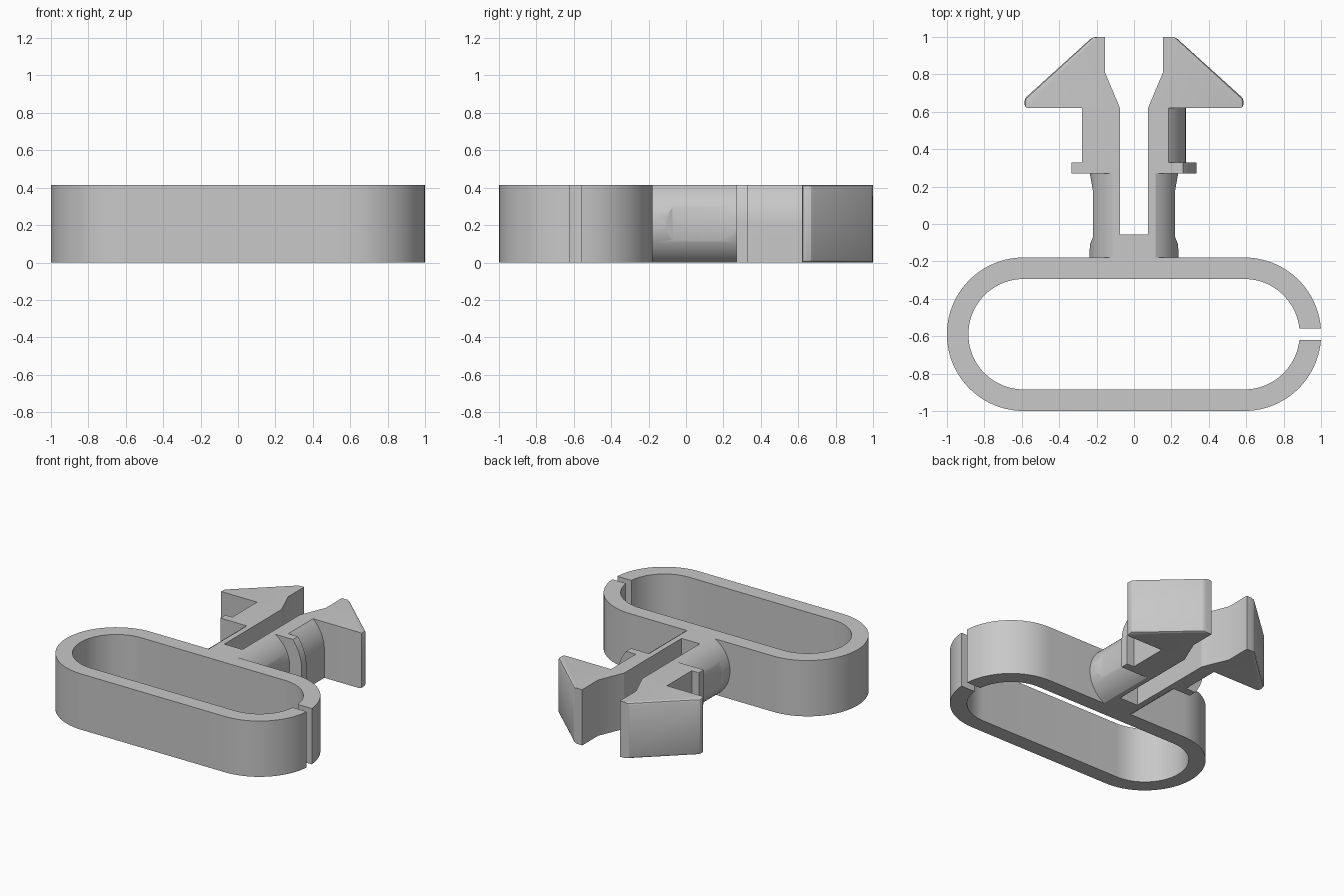
import bpy, bmesh, math
from math import sin, cos, asin, pi

cube = bpy.data.objects.get("Cube")
if cube:
    bpy.data.objects.remove(cube)

H = 0.415          # thickness of the whole clip
MID = H / 2
SLOT = 0.075       # half width of the slot between the arms

grey = bpy.data.materials.new("plain_grey")
grey.use_nodes = True
grey.diffuse_color = (0.58, 0.58, 0.58, 1)
grey.node_tree.nodes["Principled BSDF"].inputs["Base Color"].default_value = (0.58, 0.58, 0.58, 1)


def arc(radius, start, end, steps, cx=0, cy=0):
    return [(cx + radius * cos(start + (end - start) * i / steps),
             cy + radius * sin(start + (end - start) * i / steps)) for i in range(steps + 1)]


def extrude(name, outline, low, high, axis="z", bevel_rule=None):
    """Extrude a flat outline along z, or an x-z section along y."""
    place = (lambda p, d: (p[0], p[1], d)) if axis == "z" else (lambda p, d: (p[0], d, p[1]))
    bm = bmesh.new()
    rings = [[bm.verts.new(place(p, d)) for p in outline] for d in (low, high)]
    for ring in rings:
        bm.faces.new(ring)
    n = len(outline)
    for i in range(n):
        j = (i + 1) % n
        bm.faces.new((rings[0][i], rings[0][j], rings[1][j], rings[1][i]))
    bmesh.ops.recalc_face_normals(bm, faces=bm.faces)
    if bevel_rule:
        edges = [e for e in bm.edges if all(bevel_rule(v.co) for v in e.verts)]
        bmesh.ops.bevel(bm, geom=edges, offset=0.018, segments=2, profile=0.5, affect="EDGES")
    mesh = bpy.data.meshes.new(name)
    bm.to_mesh(mesh)
    bm.free()
    mesh.materials.append(grey)
    obj = bpy.data.objects.new(name, mesh)
    bpy.context.collection.objects.link(obj)
    return obj


def activate(obj):
    bpy.ops.object.select_all(action="DESELECT")
    obj.select_set(True)
    bpy.context.view_layer.objects.active = obj


def smooth(obj):
    activate(obj)
    bpy.ops.object.shade_smooth_by_angle(angle=math.radians(25))


# Oblong loop, open at a narrow gap on its left end
def loop_side(radius, half_gap=0.03, cx=0.59, cy=-0.589):
    a = asin(half_gap / radius)
    return (arc(radius, a, pi / 2, 20, cx, cy)
            + arc(radius, pi / 2, 3 * pi / 2, 40, -cx, cy)
            + arc(radius, 3 * pi / 2, 2 * pi - a, 20, cx, cy))


smooth(extrude("oblong_loop", loop_side(0.41) + loop_side(0.295)[::-1], 0, H))

# Forked stem: a cylinder cut flat above and below, trimmed to a waisted fork in plan
R = 0.237
cut = asin(MID / R)
section = arc(R, -cut, cut, 24, 0, MID) + arc(R, pi - cut, pi + cut, 24, 0, MID)
stem = extrude("forked_stem", section, -0.18, 0.27, "y")
half = [(SLOT, -0.055), (SLOT, 0.4), (0.242, 0.4), (0.236, 0.27), (0.22, 0.18),
        (0.22, -0.07), (0.236, -0.11), (0.24, -0.3)]
fork = extrude("fork_cutter", half + [(-x, y) for x, y in reversed(half)], -0.2, H + 0.2)
fork.hide_render = True
trim = stem.modifiers.new("trim", "BOOLEAN")
trim.operation = "INTERSECT"
trim.solver = "EXACT"
trim.object = fork
activate(stem)
bpy.ops.object.modifier_apply(modifier="trim")
bpy.data.objects.remove(fork)
smooth(stem)


# Arm section: one outer corner rounded, the other square
def arm_section(radius):
    a = asin(MID / radius)
    return [(SLOT, 0), (SLOT, H)] + arc(radius, a, 0, 14, 0, MID) + [(radius, 0)]


head_plan = [(SLOT, 0.62), (0.155, 0.81), (0.155, 1.0), (0.22, 1.0), (0.585, 0.67), (0.585, 0.62)]

for side, s in (("left", 1), ("right", -1)):
    # The right arm is the left one turned half round the stem axis
    def turned(points):
        return points if s > 0 else [(-x, H - z) for x, z in points]

    smooth(extrude(side + "_collar", turned(arm_section(0.335)), 0.27, 0.328, "y"))
    smooth(extrude(side + "_arm", turned(arm_section(0.277)), 0.328, 0.62, "y"))
    # Barbed head with softened outer edges
    smooth(extrude(side + "_barb", [(s * x, y) for x, y in head_plan], 0, H,
                   bevel_rule=lambda v: abs(v.x) > 0.2 and v.y > 0.61))
